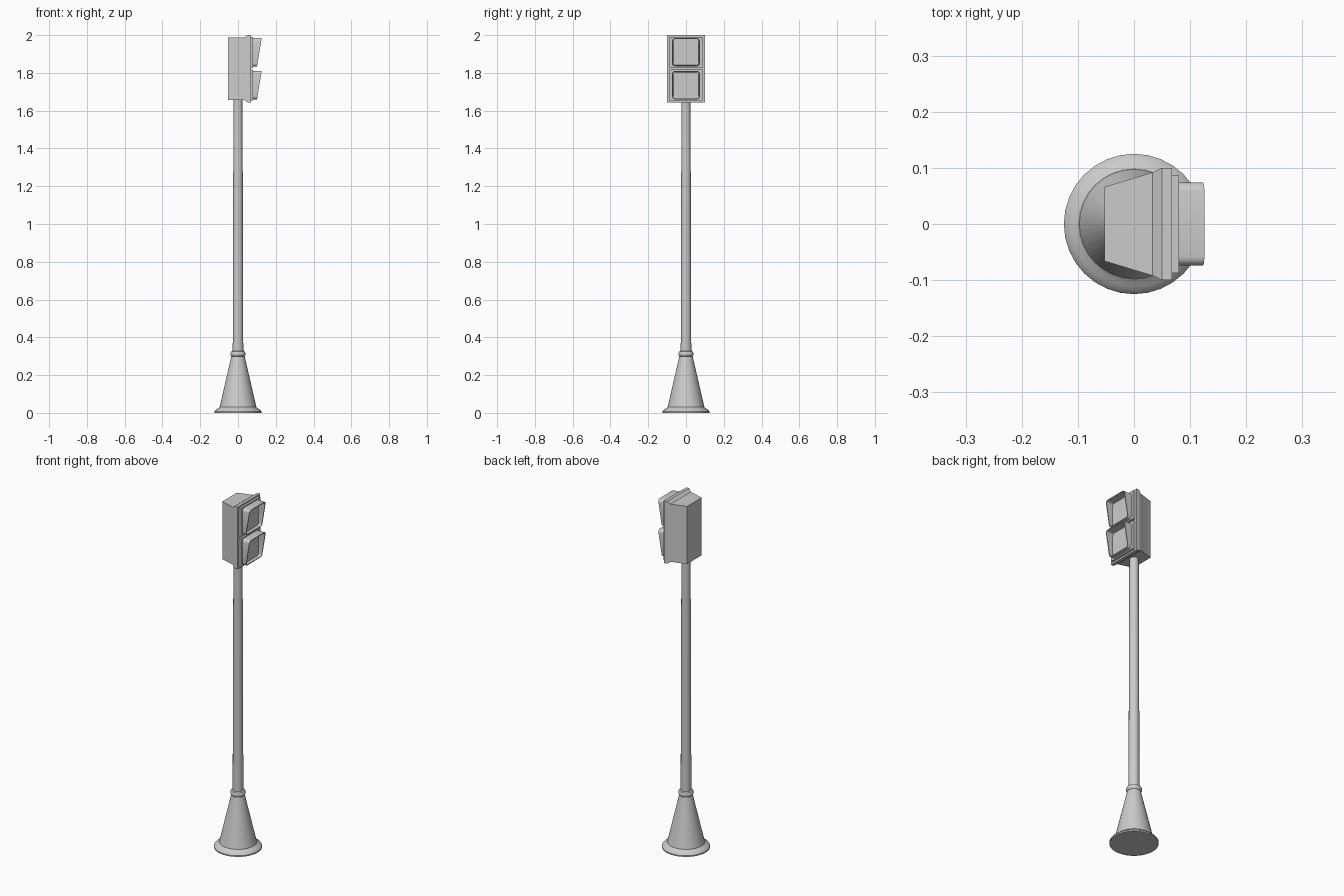
import bpy, bmesh, math
from mathutils import Vector

if "Cube" in bpy.data.objects:
    bpy.data.objects.remove(bpy.data.objects["Cube"])

grey = bpy.data.materials.new("light grey metal")
grey.use_nodes = True
colour = (0.6, 0.6, 0.6, 1)
grey.diffuse_color = colour
grey.node_tree.nodes["Principled BSDF"].inputs["Base Color"].default_value = colour


def finish(name, bm, angle=30):
    bmesh.ops.recalc_face_normals(bm, faces=bm.faces)
    mesh = bpy.data.meshes.new(name)
    bm.to_mesh(mesh)
    bm.free()
    mesh.materials.append(grey)
    obj = bpy.data.objects.new(name, mesh)
    bpy.context.collection.objects.link(obj)
    bpy.ops.object.select_all(action='DESELECT')
    obj.select_set(True)
    bpy.context.view_layer.objects.active = obj
    bpy.ops.object.shade_smooth_by_angle(angle=math.radians(angle))
    return obj


def loft(name, rings, closed=False):
    """Bridge matching rings of points; cap the ends or join them in a loop."""
    bm = bmesh.new()
    loops = [[bm.verts.new(p) for p in ring] for ring in rings]
    pairs = list(zip(loops, loops[1:]))
    if closed:
        pairs.append((loops[-1], loops[0]))
    else:
        bm.faces.new(loops[0])
        bm.faces.new(loops[-1])
    n = len(loops[0])
    for a, b in pairs:
        for i in range(n):
            j = (i + 1) % n
            bm.faces.new((a[i], a[j], b[j], b[i]))
    return finish(name, bm)


def lathe(name, profile, sides=32):
    angles = [2 * math.pi * i / sides for i in range(sides)]
    return loft(name, [[(r * math.cos(a), r * math.sin(a), z) for a in angles]
                       for r, z in profile])


def outline(half_y, half_z, radius=0.0, steps=4):
    """Rectangle in the y-z plane, with rounded corners if radius is set."""
    if not radius:
        return [(half_y, half_z), (-half_y, half_z), (-half_y, -half_z), (half_y, -half_z)]
    points = []
    for quarter, (sy, sz) in enumerate(((1, 1), (-1, 1), (-1, -1), (1, -1))):
        for s in range(steps + 1):
            a = (quarter + s / steps) * math.pi / 2
            points.append((sy * (half_y - radius) + radius * math.cos(a),
                           sz * (half_z - radius) + radius * math.sin(a)))
    return points


def ring(x, z, half_y, half_z, radius=0.0, slope=0.0):
    return [(x + slope * v, y, z + v) for y, v in outline(half_y, half_z, radius)]


# Pedestal: rounded foot and tapering cone
lathe("pedestal_foot", [(0.125, 0), (0.125, 0.007), (0.12, 0.014), (0.112, 0.02),
                        (0.104, 0.025), (0.098, 0.03)])
lathe("pedestal_cone", [(0.098, 0.028), (0.034, 0.305)])

# Collar and pole
lathe("collar", [(0.028, 0.298), (0.036, 0.3), (0.04, 0.307), (0.04, 0.318),
                 (0.036, 0.325), (0.027, 0.328)])
lathe("pole", [(0.028, 0.3), (0.024, 1.67)], 24)

# Signal housing with tapered back and flared front rim
MID = 1.822
loft("signal_housing", [ring(-0.053, MID, 0.066, 0.165), ring(0.033, MID, 0.092, 0.165),
                        ring(0.05, MID, 0.1, 0.178), ring(0.068, MID, 0.1, 0.178)])

# Two lamps: frame, recessed lens and sloping visor
for name, z in (("upper", MID + 0.087), ("lower", MID - 0.087)):
    loft(name + "_frame", [ring(0.066, z, 0.087, 0.082), ring(0.08, z, 0.087, 0.082)])
    loft(name + "_lens", [ring(0.07, z, 0.069, 0.07, 0.012),
                          ring(0.084, z, 0.067, 0.068, 0.012)])
    loft(name + "_visor", [ring(0.078, z, 0.074, 0.075, 0.016),
                           ring(0.113, z, 0.074, 0.075, 0.016, 0.165),
                           ring(0.113, z, 0.069, 0.07, 0.012, 0.165),
                           ring(0.078, z, 0.069, 0.07, 0.012)], closed=True)
